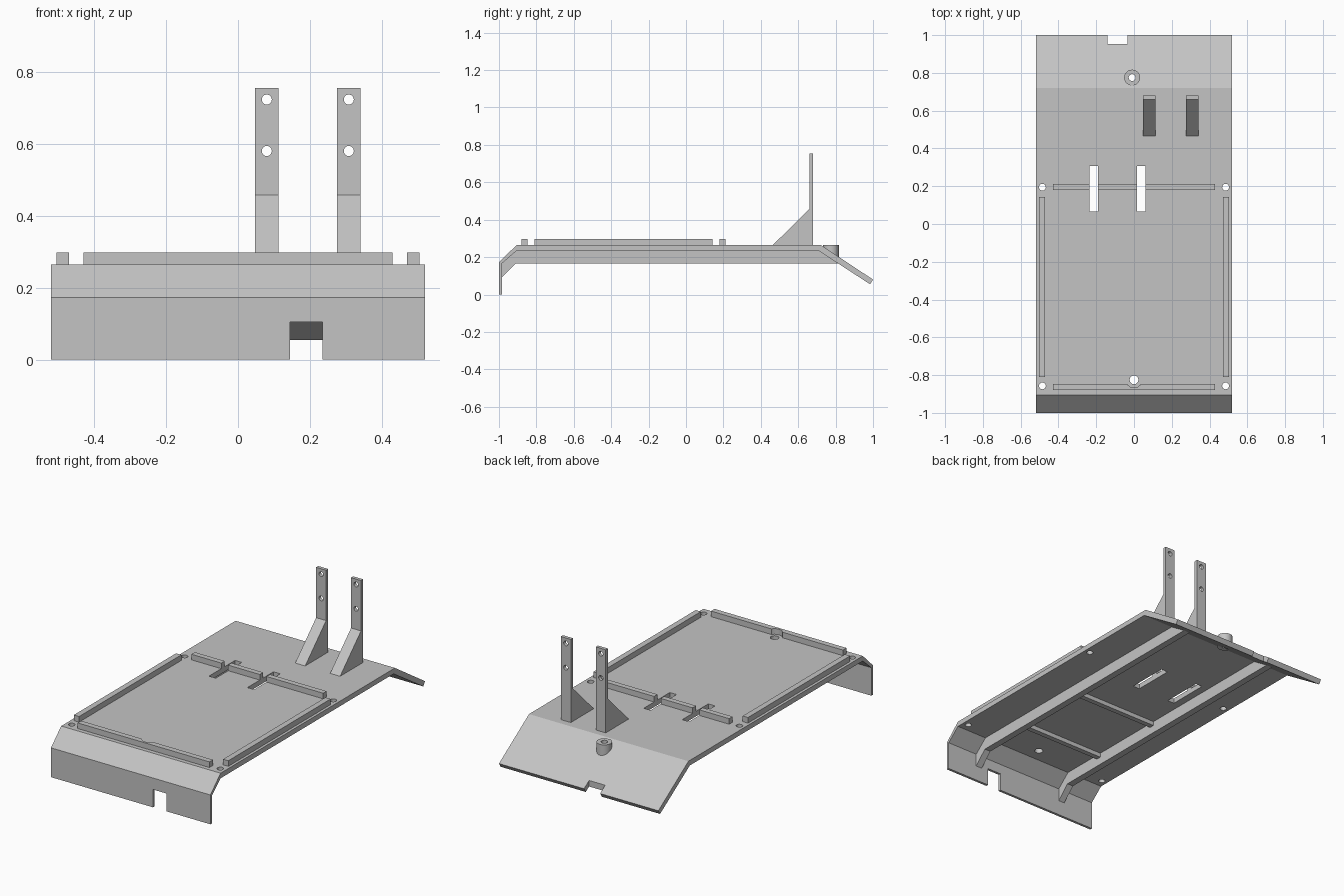
import bpy, bmesh, math
from mathutils import Matrix, Vector

if "Cube" in bpy.data.objects:
    bpy.data.objects.remove(bpy.data.objects["Cube"], do_unlink=True)

grey = bpy.data.materials.new("plain grey")
grey.use_nodes = True
grey.diffuse_color = (0.55, 0.55, 0.55, 1)
grey.node_tree.nodes["Principled BSDF"].inputs["Base Color"].default_value = (0.55, 0.55, 0.55, 1)


def finish(name, bm):
    bmesh.ops.recalc_face_normals(bm, faces=bm.faces)
    mesh = bpy.data.meshes.new(name)
    bm.to_mesh(mesh)
    bm.free()
    mesh.materials.append(grey)
    ob = bpy.data.objects.new(name, mesh)
    bpy.context.scene.collection.objects.link(ob)
    return ob


def extrude_x(name, profile, x0, x1):
    """Side profile of (y, z) points swept from x0 to x1."""
    bm = bmesh.new()
    face = bm.faces.new([bm.verts.new((x0, y, z)) for y, z in profile])
    moved = bmesh.ops.extrude_face_region(bm, geom=[face])["geom"]
    verts = [v for v in moved if isinstance(v, bmesh.types.BMVert)]
    bmesh.ops.translate(bm, verts=verts, vec=(x1 - x0, 0, 0))
    return finish(name, bm)


def box(name, x0, x1, y0, y1, z0, z1):
    return extrude_x(name, [(y0, z0), (y1, z0), (y1, z1), (y0, z1)], x0, x1)


def cylinder(name, center, radius, depth, axis="Z"):
    bm = bmesh.new()
    turn = Matrix.Rotation(math.pi / 2, 4, "X") if axis == "Y" else Matrix()
    bmesh.ops.create_cone(bm, cap_ends=True, segments=32, radius1=radius, radius2=radius,
                          depth=depth, matrix=Matrix.Translation(Vector(center)) @ turn)
    return finish(name, bm)


def cut(target, cutter):
    mod = target.modifiers.new("cut", "BOOLEAN")
    mod.operation = "DIFFERENCE"
    mod.solver = "EXACT"
    mod.object = cutter
    with bpy.context.temp_override(object=target, active_object=target):
        bpy.ops.object.modifier_apply(modifier=mod.name)
    bpy.data.objects.remove(cutter, do_unlink=True)


HALF, TOP, UNDER, RAIL = 0.52, 0.265, 0.235, 0.298

# Bent base plate with front and back flanges
plate = extrude_x("base_plate", [
    (-1, 0), (-1, 0.173), (-0.905, TOP), (0.72, TOP), (1, 0.08), (0.984, 0.055),
    (0.707, UNDER), (-0.905, UNDER), (-0.985, 0.165), (-0.985, 0)], -HALF, HALF)
cut(plate, box("front_notch", 0.145, 0.235, -1.1, -0.95, -0.1, 0.105))
cut(plate, box("back_notch", -0.14, -0.035, 0.953, 1.1, -0.1, 0.3))
for x in (-0.485, 0.485):
    for y in (-0.857, 0.195):
        cut(plate, cylinder("corner_hole", (x, y, 0.25), 0.018, 0.2))
cut(plate, cylinder("front_hole", (0, -0.825, 0.25), 0.023, 0.2))

# Raised rails around the bed
side_rails = [box("side_rail", s * 0.487 - 0.017, s * 0.487 + 0.017, -0.81, 0.143, TOP, RAIL)
              for s in (-1, 1)]
front_rail = box("front_rail", -0.43, 0.43, -0.88, -0.847, TOP, RAIL)
cut(front_rail, cylinder("rail_recess", (0, -0.825, 0.3), 0.042, 0.2))
back_rail = box("back_rail", -0.43, 0.43, 0.18, 0.212, TOP, RAIL)

# Two slots through the plate and the back rail
for x in (-0.213, 0.038):
    for part in (plate, back_rail):
        cut(part, box("slot", x - 0.022, x + 0.022, 0.065, 0.308, 0.1, 0.4))

# Round boss on the back slope
boss = cylinder("round_boss", (-0.01, 0.775, 0.2325), 0.042, 0.065)
for part in (plate, boss):
    cut(part, cylinder("boss_hole", (-0.01, 0.775, 0.2), 0.018, 0.4))

# Upright brackets with sloped gussets and two screw holes each
for x in (0.08, 0.308):
    bracket = extrude_x("upright_bracket", [
        (0.465, TOP), (0.68, TOP), (0.68, 0.755), (0.66, 0.755), (0.66, 0.458)],
        x - 0.0325, x + 0.0325)
    for z in (0.58, 0.723):
        cut(bracket, cylinder("screw_hole", (x, 0.67, z), 0.014, 0.1, "Y"))

# Long stiffening ribs below, joined by two cross bars
for x in (-0.3, 0.3):
    extrude_x("under_rib", [
        (-0.985, 0.09), (-0.91, 0.165), (0.815, 0.165), (0.707, UNDER),
        (-0.905, UNDER), (-0.985, 0.165)], x - 0.02, x + 0.02)
for y in (-0.64, -0.18):
    box("cross_bar", -0.28, 0.28, y - 0.015, y + 0.015, UNDER - 0.025, UNDER)

# Smooth the round walls, keep the edges sharp
bpy.ops.object.select_all(action="DESELECT")
for ob in (plate, boss, front_rail):
    ob.select_set(True)
bpy.context.view_layer.objects.active = plate
bpy.ops.object.shade_smooth_by_angle(angle=math.radians(30))
